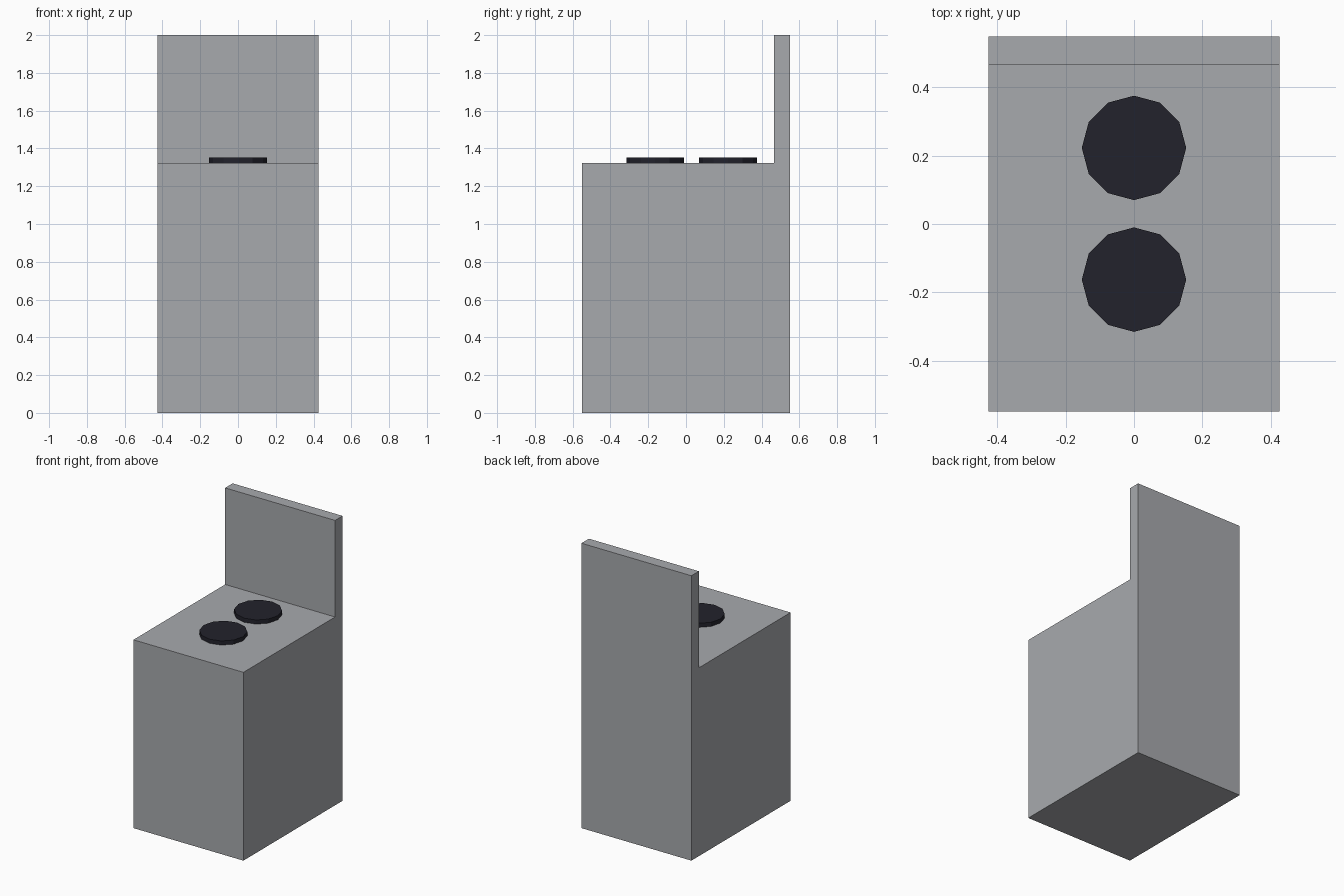
import bpy
import bmesh
from mathutils import Matrix, Vector

cube = bpy.data.objects.get("Cube")
if cube:
    bpy.data.objects.remove(cube, do_unlink=True)

HALF_WIDTH, HALF_DEPTH = 0.427, 0.55
TOP, PANEL_TOP, PANEL_FRONT = 1.322, 2.0, 0.467
BURNER_RADIUS, BURNER_HEIGHT = 0.153, 0.029


def make_material(name, rgb):
    mat = bpy.data.materials.new(name)
    mat.use_nodes = True
    color = (*rgb, 1)
    mat.diffuse_color = color
    mat.node_tree.nodes["Principled BSDF"].inputs["Base Color"].default_value = color
    return mat


def make_object(name, bm, mat):
    bmesh.ops.recalc_face_normals(bm, faces=bm.faces)
    mesh = bpy.data.meshes.new(name)
    bm.to_mesh(mesh)
    bm.free()
    mesh.materials.append(mat)
    obj = bpy.data.objects.new(name, mesh)
    bpy.context.collection.objects.link(obj)
    return obj


steel = make_material("steel grey", (0.39, 0.40, 0.42))
black = make_material("burner black", (0.016, 0.016, 0.025))

# Cabinet with upright back panel: L-shaped side profile extruded across the width
profile = [(-HALF_DEPTH, 0), (HALF_DEPTH, 0), (HALF_DEPTH, PANEL_TOP),
           (PANEL_FRONT, PANEL_TOP), (PANEL_FRONT, TOP), (-HALF_DEPTH, TOP)]
bm = bmesh.new()
side = bm.faces.new([bm.verts.new((-HALF_WIDTH, y, z)) for y, z in profile])
extruded = bmesh.ops.extrude_face_region(bm, geom=[side])["geom"]
bmesh.ops.translate(bm, vec=Vector((2 * HALF_WIDTH, 0, 0)),
                    verts=[v for v in extruded if isinstance(v, bmesh.types.BMVert)])
make_object("stove_body", bm, steel)

# Two twelve-sided burners on the cooktop
for name, y in (("front_burner", -0.163), ("back_burner", 0.223)):
    bm = bmesh.new()
    bmesh.ops.create_cone(bm, cap_ends=True, segments=12, radius1=BURNER_RADIUS,
                          radius2=BURNER_RADIUS, depth=BURNER_HEIGHT,
                          matrix=Matrix.Translation((0, y, TOP + BURNER_HEIGHT / 2)))
    make_object(name, bm, black)
